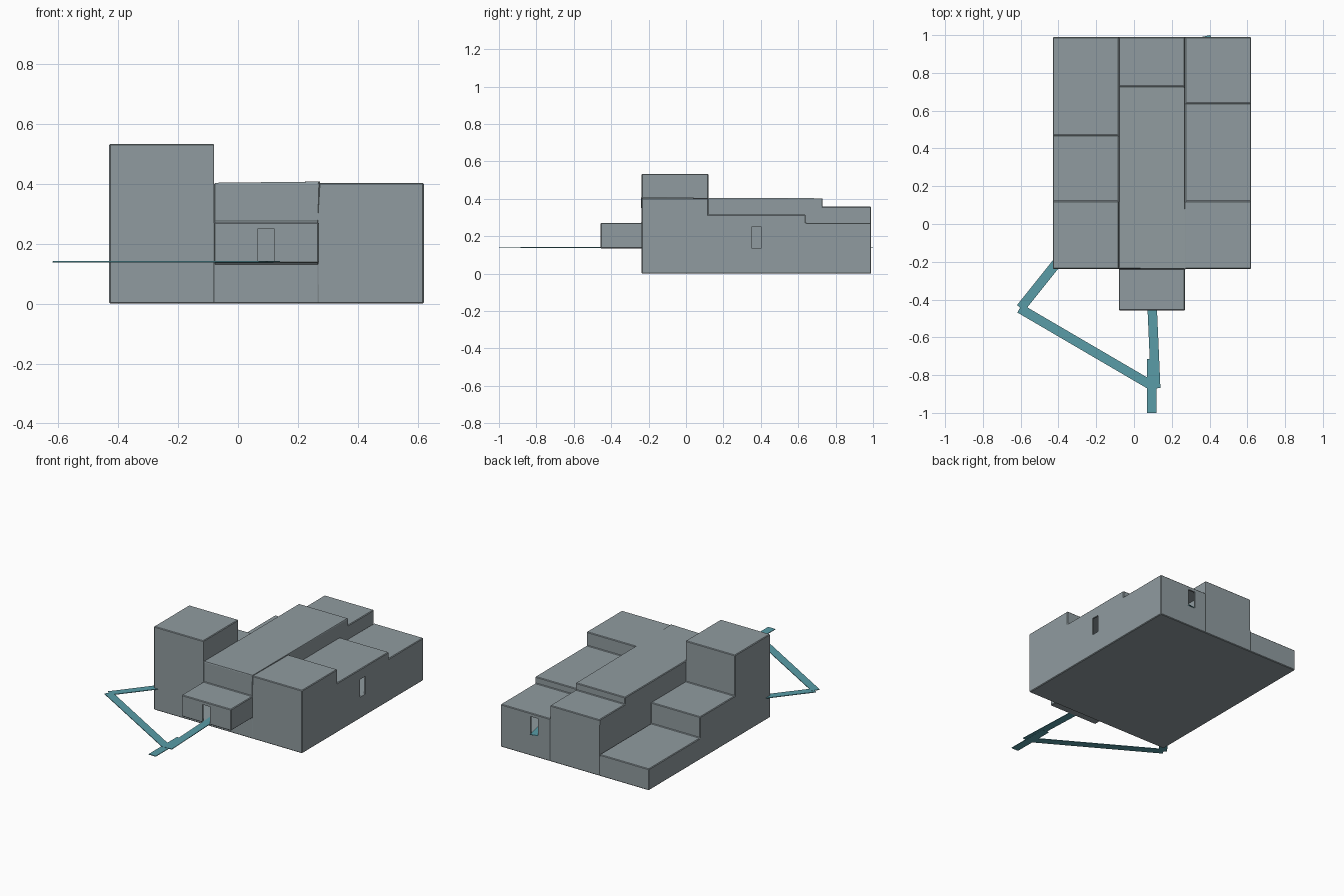
import bpy, bmesh, math
from mathutils import Vector

if "Cube" in bpy.data.objects:
    bpy.data.objects.remove(bpy.data.objects["Cube"])


def material(name, rgb):
    m = bpy.data.materials.new(name)
    m.diffuse_color = (*rgb, 1.0)
    m.use_nodes = True
    m.node_tree.nodes["Principled BSDF"].inputs["Base Color"].default_value = m.diffuse_color
    return m


stone = material("grey_stone", (0.28, 0.33, 0.35))
teal = material("teal_path", (0.10, 0.335, 0.39))


def new_object(name, bm, mat):
    bmesh.ops.recalc_face_normals(bm, faces=bm.faces[:])
    me = bpy.data.meshes.new(name)
    bm.to_mesh(me)
    bm.free()
    me.materials.append(mat)
    ob = bpy.data.objects.new(name, me)
    bpy.context.scene.collection.objects.link(ob)
    return ob


def extruded(name, x0, x1, profile, mat=stone):
    """Prism along x from a list of (y, z) points."""
    bm = bmesh.new()
    face = bm.faces.new([bm.verts.new((x0, y, z)) for y, z in profile])
    ext = bmesh.ops.extrude_face_region(bm, geom=[face])
    moved = [g for g in ext["geom"] if isinstance(g, bmesh.types.BMVert)]
    bmesh.ops.translate(bm, verts=moved, vec=(x1 - x0, 0, 0))
    return new_object(name, bm, mat)


def box(name, x0, x1, y0, y1, z0, z1):
    return extruded(name, x0, x1, [(y0, z0), (y1, z0), (y1, z1), (y0, z1)])


def stepped(name, x0, x1, steps):
    """Terraced wing: steps are (end y, height) from front to back."""
    y, profile = FRONT, [(FRONT, 0.0)]
    for end, h in steps:
        profile += [(y, h), (end, h)]
        y = end
    return extruded(name, x0, x1, profile + [(y, 0.0)])


def apply(ob, mod):
    bpy.context.view_layer.objects.active = ob
    bpy.ops.object.modifier_apply(modifier=mod.name)


def combine(ob, other, op):
    mod = ob.modifiers.new("bool", 'BOOLEAN')
    mod.operation, mod.solver, mod.object = op, 'EXACT', other
    apply(ob, mod)
    bpy.data.objects.remove(other)


FRONT, BACK = -0.237, 0.99
X = (-0.43, -0.08, 0.27, 0.62)
FLOOR = 0.137

# Terraced building: three wings and an entrance room
building = stepped("building", X[1], X[2], [(0.73, 0.403), (BACK, 0.358)])
wings = [
    stepped("left_wing", X[0], X[1], [(0.12, 0.533), (0.47, 0.272), (BACK, FLOOR)]),
    stepped("right_wing", X[2], X[3], [(0.12, 0.403), (0.64, 0.315), (BACK, 0.272)]),
    box("entrance_room", X[1], X[2], -0.457, -0.2, FLOOR - 0.002, 0.272),
]
for w in wings:
    combine(building, w, 'UNION')

# Merge flat regions, then slightly chamfer the edges
bm = bmesh.new()
bm.from_mesh(building.data)
bmesh.ops.remove_doubles(bm, verts=bm.verts[:], dist=1e-5)
bmesh.ops.dissolve_limit(bm, angle_limit=math.radians(1),
                         verts=bm.verts[:], edges=bm.edges[:])
bm.to_mesh(building.data)
bm.free()
bev = building.modifiers.new("chamfer", 'BEVEL')
bev.width, bev.segments, bev.limit_method = 0.004, 1, 'ANGLE'
apply(building, bev)

# Hollow rooms with a doorway each
rooms = [
    box("room", X[1] + .01, X[2] - .01, -0.447, -0.12, FLOOR + .004, 0.262),
    box("room", X[2] + .01, X[3] - .01, 0.13, 0.63, FLOOR, 0.305),
    box("room", X[2] + .01, X[3] - .01, 0.65, BACK - .01, FLOOR, 0.262),
    box("doorway", 0.067, 0.12, -0.48, -0.43, FLOOR + .004, 0.25),
    box("doorway", 0.59, 0.65, 0.35, 0.403, FLOOR, 0.25),
    box("doorway", 0.353, 0.406, 0.96, 1.02, FLOOR, 0.25),
]
for r in rooms:
    combine(building, r, 'DIFFERENCE')


# Thin flat path strips
def strip(name, a, b, width=0.05, z=FLOOR):
    a, b = Vector((*a, z)), Vector((*b, z))
    side = (b - a).normalized().cross(Vector((0, 0, 1))) * width / 2
    up = Vector((0, 0, 0.004))
    bm = bmesh.new()
    lo = [bm.verts.new(p) for p in (a - side, b - side, b + side, a + side)]
    hi = [bm.verts.new(v.co + up) for v in lo]
    bm.faces.new(lo)
    bm.faces.new(hi)
    for i in range(4):
        j = (i + 1) % 4
        bm.faces.new((lo[i], lo[j], hi[j], hi[i]))
    return new_object(name, bm, teal)


strip("path_entry", (0.093, -0.715), (0.093, -1.0))
strip("path_to_door", (0.09, -0.30), (0.115, -0.87), z=FLOOR + 0.001)
strip("path_diagonal", (0.105, -0.862), (-0.605, -0.447), z=FLOOR + 0.0005)
strip("path_to_wall", (-0.40, -0.195), (-0.60, -0.445), z=FLOOR - 0.0005)
strip("path_back_door", (0.45, 0.68), (0.38, 0.995))
